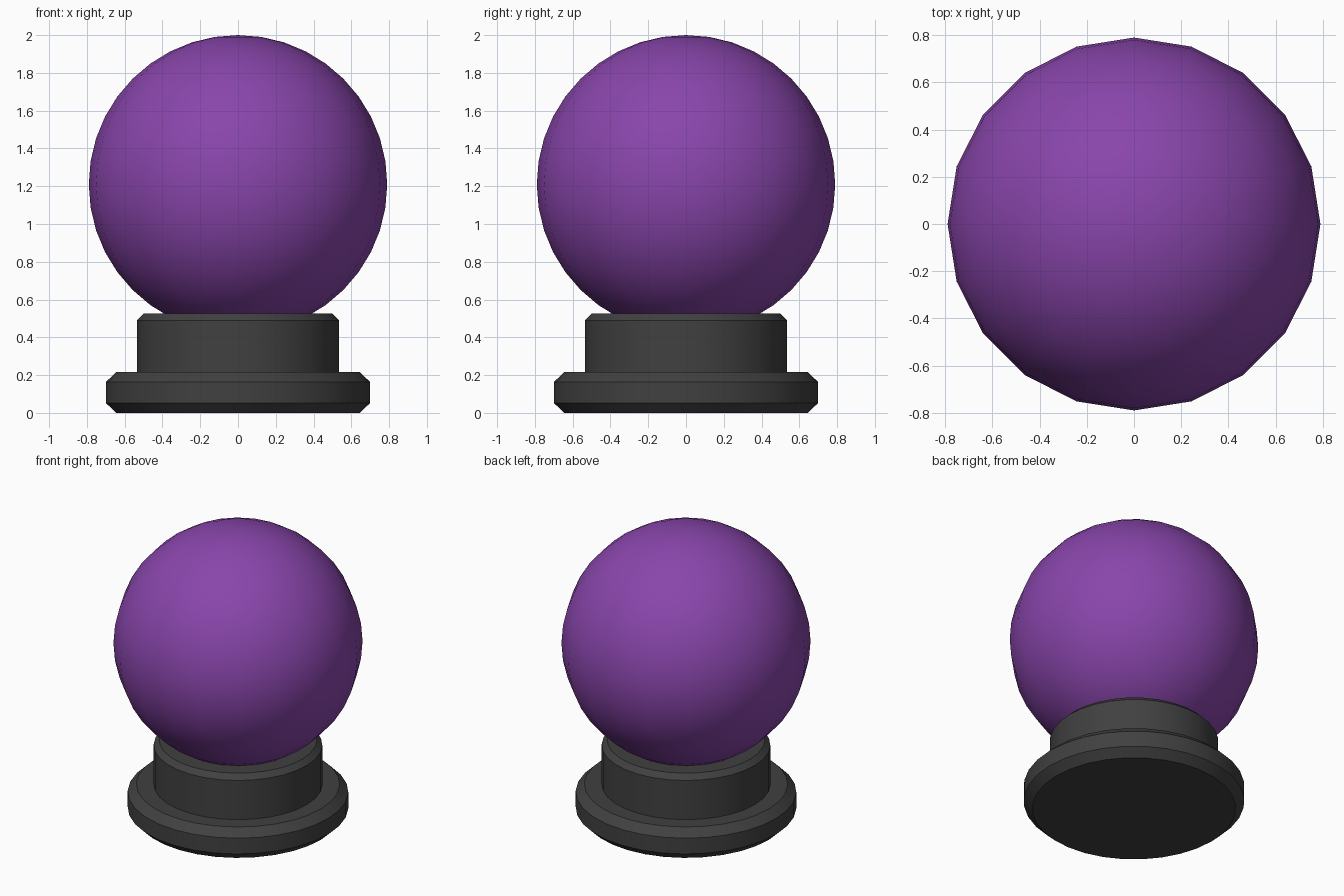
import bpy
import math

cube = bpy.data.objects.get("Cube")
if cube:
    bpy.data.objects.remove(cube, do_unlink=True)


def make_material(name, colour):
    mat = bpy.data.materials.new(name)
    mat.use_nodes = True
    mat.diffuse_color = colour
    mat.node_tree.nodes["Principled BSDF"].inputs["Base Color"].default_value = colour
    return mat


purple = make_material("purple glass", (0.25, 0.06, 0.41, 1))
charcoal = make_material("charcoal stand", (0.052, 0.052, 0.052, 1))


def lathe(name, profile, mat, sides=32):
    """Closed solid turned around the z axis from (radius, height) points."""
    verts = [(r * math.cos(math.tau * i / sides), r * math.sin(math.tau * i / sides), z)
             for r, z in profile for i in range(sides)]
    faces = [tuple(reversed(range(sides))),
             tuple(range(len(verts) - sides, len(verts)))]
    for ring in range(len(profile) - 1):
        a, b = ring * sides, (ring + 1) * sides
        for i in range(sides):
            j = (i + 1) % sides
            faces.append((a + i, a + j, b + j, b + i))
    mesh = bpy.data.meshes.new(name)
    mesh.from_pydata(verts, [], faces)
    mesh.materials.append(mat)
    obj = bpy.data.objects.new(name, mesh)
    bpy.context.collection.objects.link(obj)
    bpy.ops.object.select_all(action="DESELECT")
    obj.select_set(True)
    bpy.context.view_layer.objects.active = obj
    bpy.ops.object.shade_smooth_by_angle(angle=math.radians(30))


# Wide chamfered foot and narrower collar
lathe("stand_foot", [(0.645, 0), (0.70, 0.053), (0.70, 0.163), (0.645, 0.216)], charcoal)
lathe("stand_collar", [(0.535, 0.20), (0.535, 0.49), (0.50, 0.525)], charcoal)

# Smooth ball resting in the collar
bpy.ops.mesh.primitive_uv_sphere_add(segments=20, ring_count=20, radius=0.79,
                                     location=(0, 0, 1.21))
ball = bpy.context.object
ball.name = "ball"
ball.data.materials.append(purple)
bpy.ops.object.shade_smooth()
